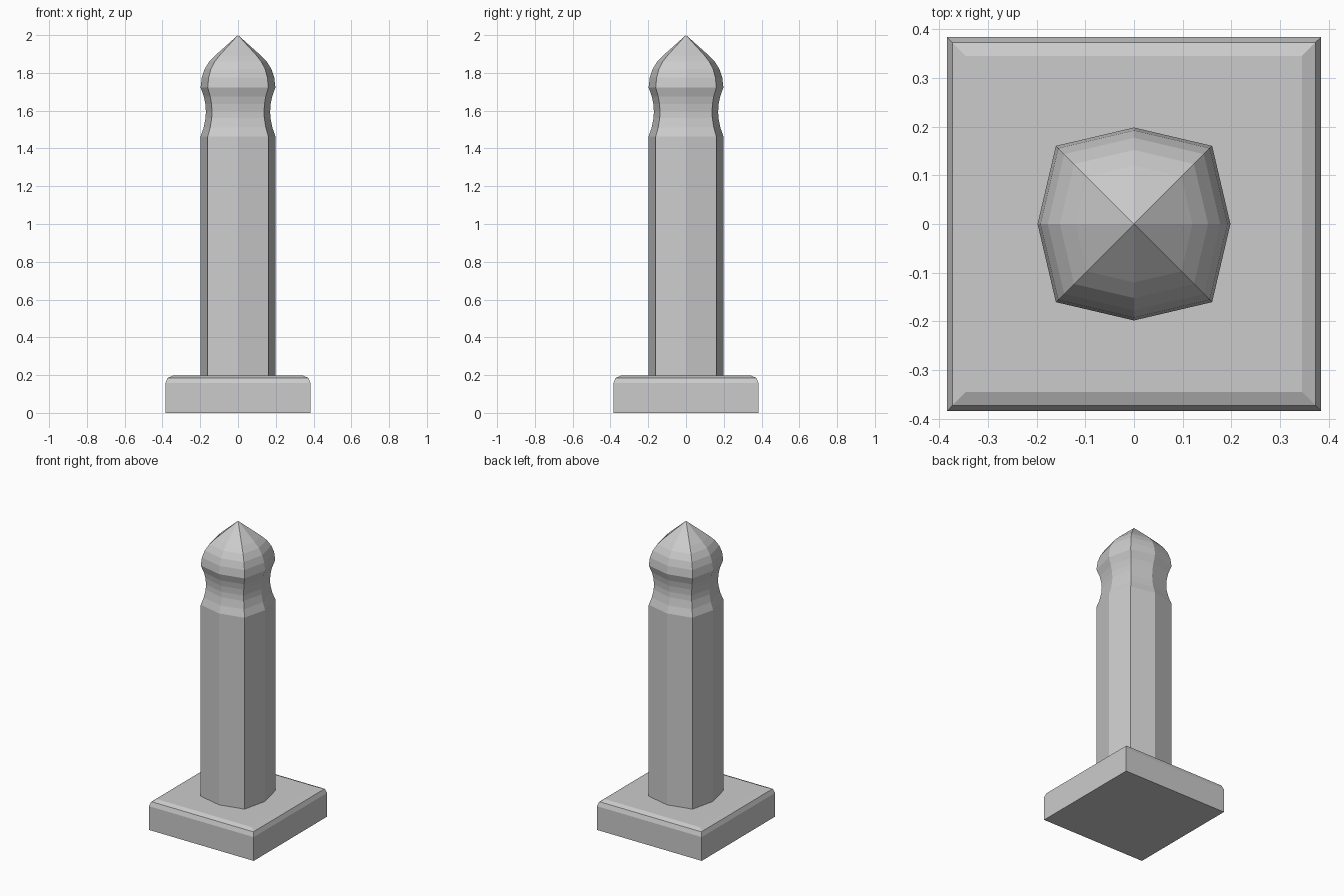
import bpy, bmesh

if "Cube" in bpy.data.objects:
    bpy.data.objects.remove(bpy.data.objects["Cube"])


def loft(name, section, profile):
    """Sweep a cross-section upward, scaled by (scale, z) pairs; scale 0 makes a point."""
    bm = bmesh.new()
    rings = []
    for s, z in profile:
        pts = section if s > 0 else [(0, 0)]
        rings.append([bm.verts.new((x * s, y * s, z)) for x, y in pts])
    n = len(section)
    for a, b in zip(rings, rings[1:]):
        for i in range(n):
            j = (i + 1) % n
            if len(b) == 1:
                bm.faces.new((a[i], a[j], b[0]))
            else:
                bm.faces.new((a[i], a[j], b[j], b[i]))
    bm.faces.new(rings[0][::-1])
    if len(rings[-1]) > 1:
        bm.faces.new(rings[-1])
    bmesh.ops.recalc_face_normals(bm, faces=bm.faces[:])
    mesh = bpy.data.meshes.new(name)
    bm.to_mesh(mesh)
    bm.free()
    obj = bpy.data.objects.new(name, mesh)
    bpy.context.collection.objects.link(obj)
    return obj


# Square base with a rounded-over top edge
square = [(-1, -1), (1, -1), (1, 1), (-1, 1)]
loft("base", square, [(0.384, 0), (0.384, 0.157), (0.373, 0.185), (0.345, 0.197)])

# Eight-sided post (corners pushed outward) with waisted neck and pointed cap
d = 0.81
octagon = [(1, 0), (d, d), (0, 1), (-d, d), (-1, 0), (-d, -d), (0, -1), (d, -d)]
shaft = [(0.198, 0.19), (0.198, 1.463)]
neck = [(0.182, 1.51), (0.172, 1.56), (0.170, 1.595), (0.173, 1.635), (0.181, 1.675)]
cap = [(0.198, 1.723), (0.192, 1.775), (0.177, 1.82), (0.152, 1.86), (0.12, 1.893), (0, 2.0)]
loft("post", octagon, shaft + neck + cap)
